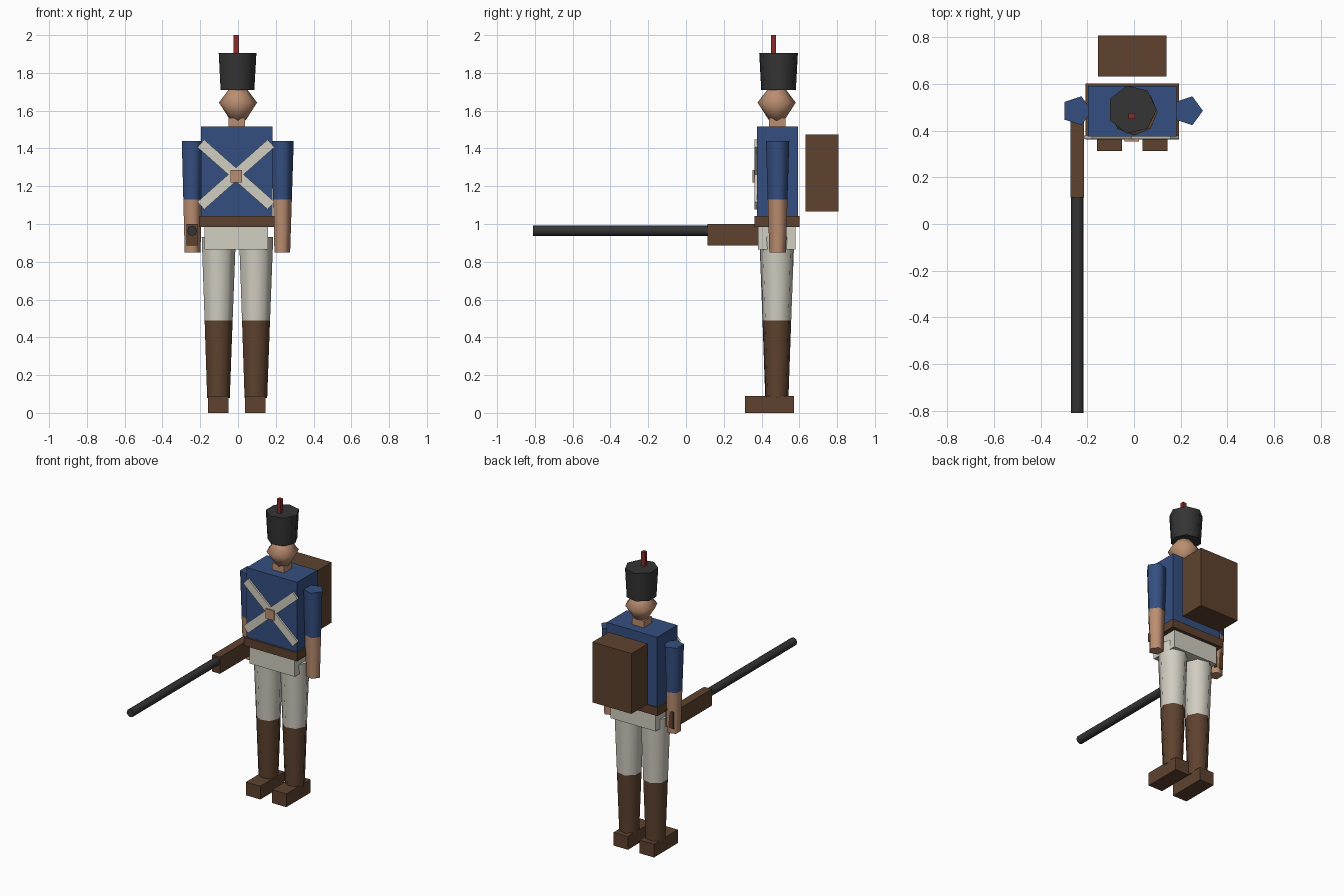
import bpy, bmesh, math
from mathutils import Matrix, Vector

if "Cube" in bpy.data.objects:
    bpy.data.objects.remove(bpy.data.objects["Cube"], do_unlink=True)


def material(name, r, g, b):
    m = bpy.data.materials.new(name)
    m.use_nodes = True
    m.diffuse_color = (r, g, b, 1)
    m.node_tree.nodes["Principled BSDF"].inputs["Base Color"].default_value = (r, g, b, 1)
    return m


blue = material("coat blue", 0.036, 0.078, 0.22)
brown = material("leather brown", 0.112, 0.055, 0.028)
cream = material("cream cloth", 0.64, 0.61, 0.53)
skin = material("skin", 0.50, 0.27, 0.165)
black = material("charcoal", 0.035, 0.035, 0.035)
red = material("plume red", 0.25, 0.025, 0.025)

MID_X, MID_Y = -0.0075, 0.485


def finish(name, bm, mats, smooth_angle=None):
    bmesh.ops.recalc_face_normals(bm, faces=bm.faces)
    mesh = bpy.data.meshes.new(name)
    bm.to_mesh(mesh)
    bm.free()
    for m in mats:
        mesh.materials.append(m)
    if smooth_angle:
        for p in mesh.polygons:
            p.use_smooth = True
        mesh.set_sharp_from_angle(angle=math.radians(smooth_angle))
    ob = bpy.data.objects.new(name, mesh)
    bpy.context.scene.collection.objects.link(ob)
    return ob


def box(name, mat, x, y, z, tilt=0):
    """Box from (min, max) pairs, optionally tilted about the y axis."""
    bm = bmesh.new()
    bmesh.ops.create_cube(bm, size=1)
    size = Vector((x[1] - x[0], y[1] - y[0], z[1] - z[0]))
    centre = Vector((sum(x), sum(y), sum(z))) / 2
    bm.transform(Matrix.Translation(centre) @ Matrix.Rotation(math.radians(tilt), 4, "Y")
                 @ Matrix.Diagonal(size).to_4x4())
    return finish(name, bm, [mat])


def turned(name, mats, sides, rings, place, smooth_angle=75):
    """Stack of (radius, height) rings; band i takes material i if there is one."""
    bm = bmesh.new()
    loops = []
    for r, h in rings:
        loops.append([bm.verts.new((r * math.cos(math.tau * i / sides),
                                    r * math.sin(math.tau * i / sides), h))
                      for i in range(sides)])
    bm.faces.new(loops[0])
    for band, (a, b) in enumerate(zip(loops, loops[1:])):
        for i in range(sides):
            j = (i + 1) % sides
            f = bm.faces.new((a[i], a[j], b[j], b[i]))
            f.material_index = min(band, len(mats) - 1)
    top = bm.faces.new(loops[-1])
    top.material_index = len(mats) - 1
    bm.transform(place)
    return finish(name, bm, mats, smooth_angle)


def at(x, y):
    return Matrix.Translation((x, y, 0))


# Torso, belt and hips
box("torso", blue, (-0.197, 0.182), (0.375, 0.592), (1.04, 1.515))
box("belt", brown, (-0.207, 0.192), (0.362, 0.602), (0.985, 1.042))
box("hips", cream, (-0.178, 0.16), (0.38, 0.58), (0.865, 0.985))

# Crossed straps with a buckle
for side, tilt in (("left", -41.5), ("right", 41.5)):
    box(side + "_cross_strap", cream, (MID_X - 0.252, MID_X + 0.245),
        (0.363, 0.378), (1.235, 1.289), tilt)
box("strap_buckle", skin, (-0.041, 0.022), (0.353, 0.37), (1.22, 1.285))

# Backpack
box("backpack", brown, (-0.155, 0.139), (0.632, 0.808), (1.065, 1.475))

# Limbs
for side, s in (("left", 1), ("right", -1)):
    hip_x = MID_X + s * 0.099
    turned(side + "_leg", [brown, cream], 7,
           [(0.063, 0.08), (0.078, 0.49), (0.095, 0.93)], at(hip_x, 0.481))
    foot_x = MID_X + s * 0.098
    box(side + "_shoe", brown, (foot_x - 0.054, foot_x + 0.054),
        (0.313, 0.572), (0, 0.09))
    turned(side + "_arm", [skin, blue], 5,
           [(0.046, 0.85), (0.055, 1.13), (0.065, 1.44)],
           at(MID_X + s * 0.2375, MID_Y))

# Neck, head and hat
box("neck", skin, (-0.051, 0.038), (0.44, 0.526), (1.51, 1.56))
turned("head", [skin], 8, [(0.04, 1.548), (0.101, 1.643), (0.035, 1.73)],
       at(0, 0.48), 85)
turned("hat", [black], 7, [(0.094, 1.71), (0.105, 1.905)], at(MID_X, 0.49))
box("plume", red, (-0.023, 0.004), (0.45, 0.476), (1.9, 2.0))

# Musket held in the right hand
box("musket_stock", brown, (-0.273, -0.215), (0.113, 0.528), (0.887, 1.0))
turned("musket_barrel", [black], 8, [(0.027, -0.15), (0.027, 0.81)],
       Matrix.Translation((-0.243, 0, 0.964)) @ Matrix.Rotation(math.pi / 2, 4, "X"))
